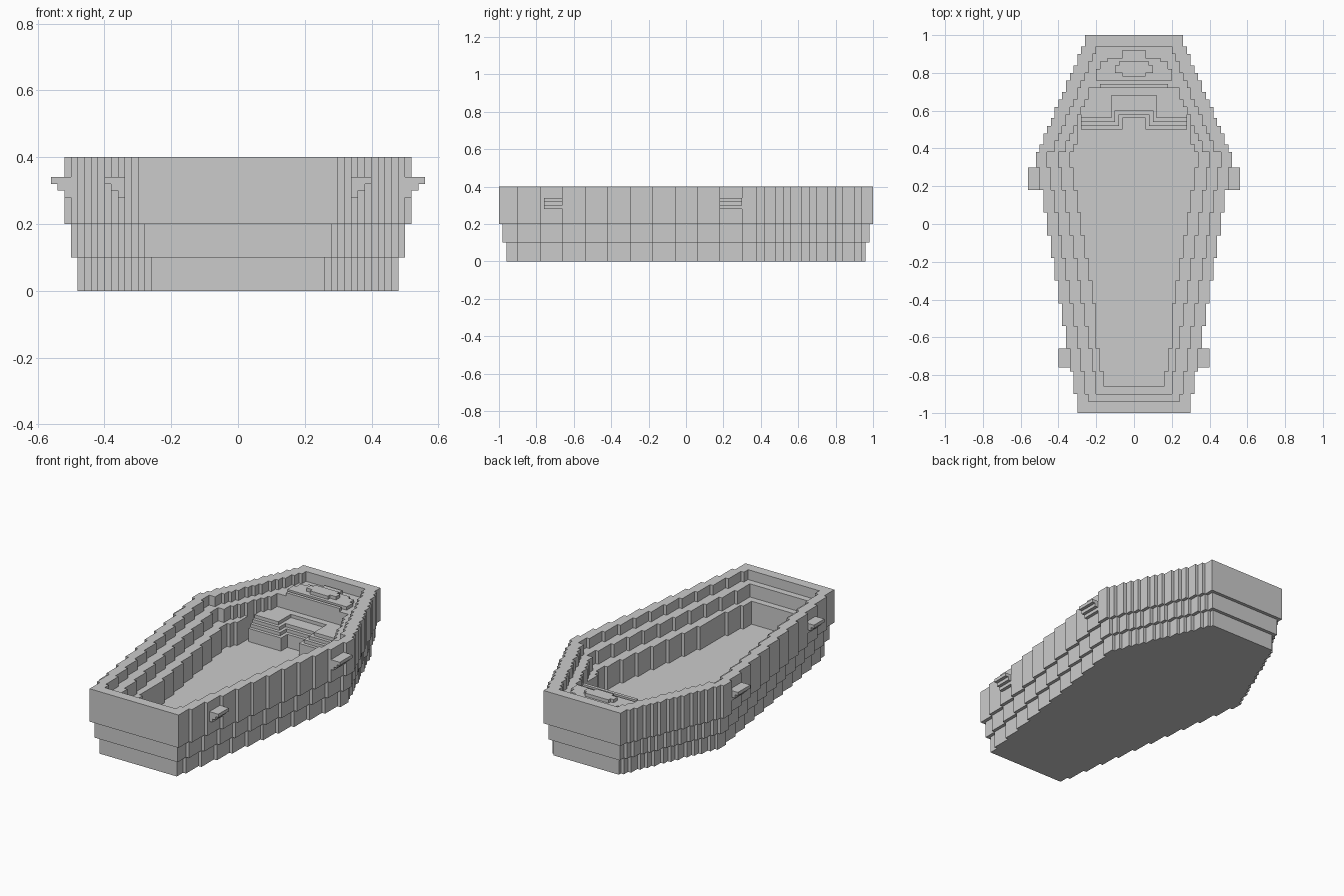
import bpy
import bmesh
import math

cube = bpy.data.objects.get("Cube")
if cube:
    bpy.data.objects.remove(cube, do_unlink=True)

STEP = 0.02
GREY = (0.6, 0.6, 0.6, 1.0)
grey = bpy.data.materials.new("plain_grey")
grey.use_nodes = True
grey.diffuse_color = GREY
grey.node_tree.nodes["Principled BSDF"].inputs["Base Color"].default_value = GREY


def half_width(y):
    """Stepped half width of the coffin: widest at the shoulders."""
    if y < 0.3:
        return 0.30 + STEP * max(0, math.floor((y + 0.90) / 0.12 + 1.001))
    if y < 0.38:
        return 0.52
    return max(0.26, 0.50 - STEP * math.floor((y - 0.38) / 0.0465))


def inset_width(y, inset):
    """Half width moved inwards; recesses also draw back from the head."""
    shift = 0.04 if y > 0.38 and inset > 0.05 else 0
    return half_width(y + shift) - inset


def bed_width(y):
    """Half width of the bed recess, a little fuller at foot and head."""
    if y < -0.54:
        return half_width(y) - 0.16
    return max(half_width(y) - 0.18, 0.30 if y > 0.38 else 0.20)


def stepped_side(width, y0, y1):
    """Right-hand staircase line from the foot to the head."""
    points = []
    for i in range(round((y1 - y0) / STEP)):
        low = y0 + i * STEP
        x = width(low + STEP / 2)
        if not points:
            points.append((x, low))
        elif abs(points[-1][0] - x) > 0.001:
            points += [(points[-1][0], low), (x, low)]
    points.append((points[-1][0], y1))
    return points


def mirrored(side):
    return side + [(-x, y) for x, y in reversed(side)]


def outline(inset, y0, y1):
    return mirrored(stepped_side(lambda y: inset_width(y, inset), y0, y1))


def prism(name, z0, z1, outer, hole=None):
    """Extrude an outline, with an optional hole, between two heights."""
    bm = bmesh.new()
    edges = []
    for loop in (outer, hole):
        if loop:
            verts = [bm.verts.new((x, y, z0)) for x, y in loop]
            edges += [bm.edges.new((v, verts[i - 1])) for i, v in enumerate(verts)]
    bmesh.ops.triangle_fill(bm, use_beauty=True, edges=edges, normal=(0, 0, 1))
    grown = bmesh.ops.extrude_face_region(bm, geom=bm.faces[:], use_keep_orig=True)
    top = [g for g in grown["geom"] if isinstance(g, bmesh.types.BMVert)]
    bmesh.ops.translate(bm, verts=top, vec=(0, 0, z1 - z0))
    bmesh.ops.recalc_face_normals(bm, faces=bm.faces[:])
    bmesh.ops.dissolve_limit(bm, angle_limit=0.01, verts=bm.verts[:], edges=bm.edges[:])
    mesh = bpy.data.meshes.new(name)
    bm.to_mesh(mesh)
    bm.free()
    mesh.materials.append(grey)
    obj = bpy.data.objects.new(name, mesh)
    bpy.context.collection.objects.link(obj)


def box(name, x0, x1, y0, y1, z0, z1):
    prism(name, z0, z1, [(x0, y0), (x1, y0), (x1, y1), (x0, y1)])


def bed_hole(k):
    """Bed recess whose head end has shoulder and neck steps."""
    side = stepped_side(bed_width, -0.86, 0.58)
    shoulder = 0.50 + STEP * k
    neck = 0.06 + STEP * k
    back = 0.68 if k == 3 else 0.56 + STEP * k
    side += [(0.28, 0.58), (0.28, shoulder), (neck, shoulder), (neck, back)]
    return mirrored(side)


# Outer tiers and the nested inner recesses
base = outline(0.04, -0.96, 0.96)
middle = outline(0.02, -0.98, 0.98)
upper = outline(0.0, -1.0, 1.0)
rim_hole = outline(0.06, -0.94, 0.94)
ledge_hole = outline(0.12, -0.90, 0.72)

prism("lower_tier", 0.0, 0.10, base)
prism("floor", 0.10, 0.12, middle)
prism("middle_wall", 0.12, 0.20, middle, bed_hole(0))
for k in range(1, 4):
    z = 0.18 + STEP * k
    prism(f"bed_wall_{k}", z, z + STEP, upper, bed_hole(k))
prism("ledge_wall", 0.26, 0.34, upper, ledge_hole)
prism("rim_wall", 0.34, 0.40, upper, rim_hole)

# Pillow on the head shelf
pillow = [(0.20, 0.76), (0.20, 0.82), (0.18, 0.82), (0.18, 0.86), (0.14, 0.86),
          (0.14, 0.88), (0.06, 0.88), (0.06, 0.92)]
prism("pillow", 0.34, 0.36, mirrored(pillow))
crown = [(0.06, 0.78), (0.06, 0.80), (0.10, 0.80), (0.10, 0.84), (0.08, 0.84), (0.08, 0.86)]
prism("pillow_top", 0.36, 0.38, mirrored(crown))
box("pillow_hem", -0.18, 0.18, 0.72, 0.74, 0.34, 0.36)

# Stepped handles on both sides
for place, x, y0, y1 in (("foot", 0.34, -0.76, -0.66), ("shoulder", 0.50, 0.18, 0.30)):
    for side, s in (("left", 1), ("right", -1)):
        for i in range(3):
            inner, outer = x - 0.01, x + STEP * (i + 1)
            z = 0.28 + STEP * i
            box(f"{side}_{place}_handle_{i + 1}", min(s * inner, s * outer),
                max(s * inner, s * outer), y0, y1, z, z + STEP)
